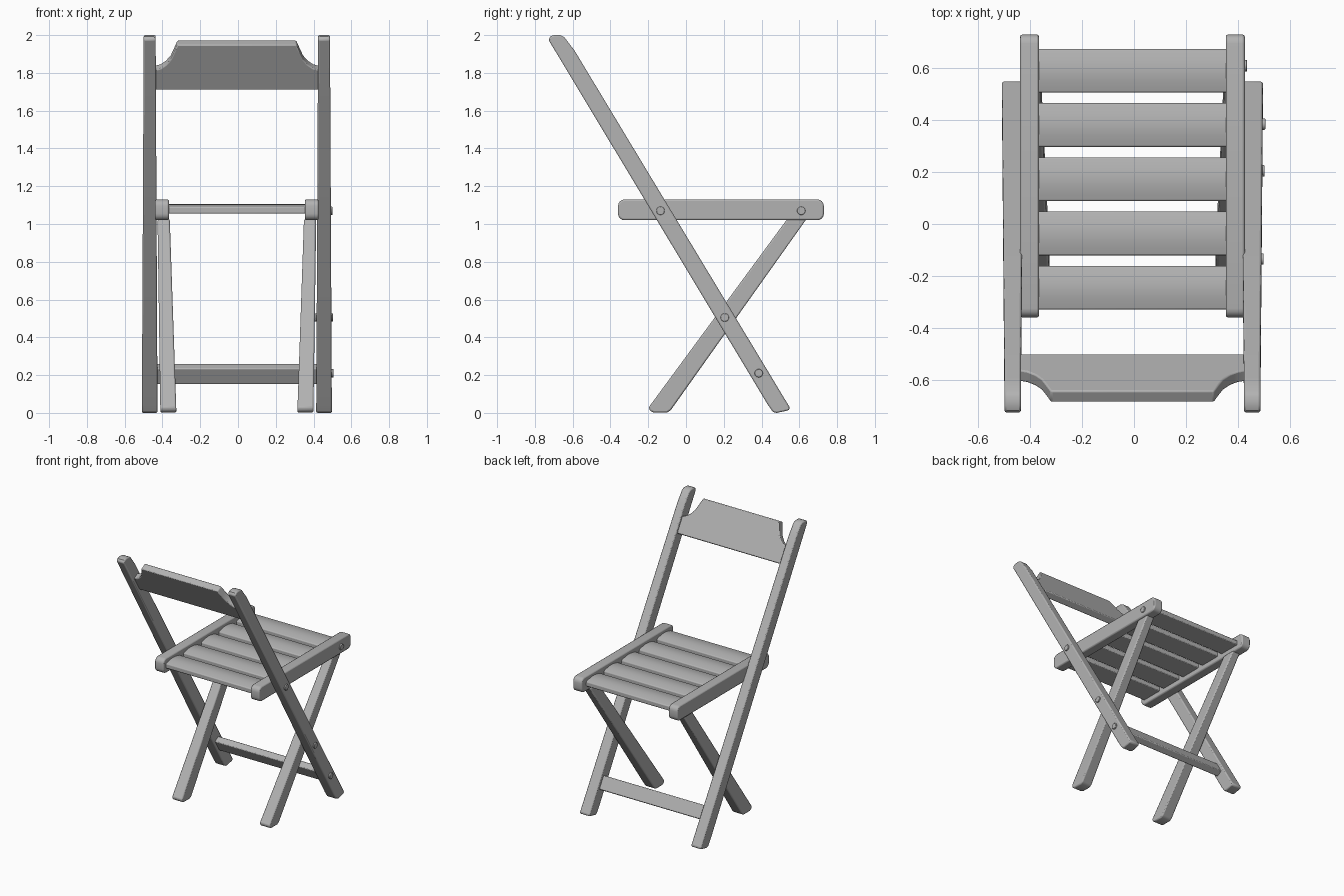
import bpy, bmesh, math
from mathutils import Vector

if "Cube" in bpy.data.objects:
    bpy.data.objects.remove(bpy.data.objects["Cube"])

CX = -0.006                                   # centre plane of the frame
LEAN = Vector((0, -0.515, 0.857))             # direction up the long legs
NORMAL = Vector((0, 0.857, 0.515))            # square to the long legs

wood = bpy.data.materials.new("plain_grey")
wood.use_nodes = True
GREY = (0.45, 0.45, 0.45, 1)
wood.diffuse_color = GREY
wood.node_tree.nodes["Principled BSDF"].inputs["Base Color"].default_value = GREY


def solid(name, ring_a, ring_b, bevel=0.008):
    """Join two matching outlines into a closed solid with softened edges."""
    bm = bmesh.new()
    a = [bm.verts.new(p) for p in ring_a]
    b = [bm.verts.new(p) for p in ring_b]
    bm.faces.new(a)
    bm.faces.new(b)
    for i in range(len(a)):
        j = (i + 1) % len(a)
        bm.faces.new((a[i], a[j], b[j], b[i]))
    bmesh.ops.recalc_face_normals(bm, faces=bm.faces)
    mesh = bpy.data.meshes.new(name)
    bm.to_mesh(mesh)
    bm.free()
    mesh.materials.append(wood)
    ob = bpy.data.objects.new(name, mesh)
    bpy.context.collection.objects.link(ob)
    if bevel:
        mod = ob.modifiers.new("soft_edges", "BEVEL")
        mod.width = bevel
        mod.segments = 2
        mod.limit_method = "ANGLE"
        mod.angle_limit = math.radians(40)
    bpy.ops.object.select_all(action="DESELECT")
    ob.select_set(True)
    bpy.context.view_layer.objects.active = ob
    bpy.ops.object.shade_smooth_by_angle(angle=math.radians(35))
    return ob


def side_part(name, side, profile, low, high, top):
    """Extrude a (y, z) outline; low and high give (inner, outer) x at z=0 and z=top."""
    def ring(k):
        return [(CX + side * (low[k] + (high[k] - low[k]) * z / top), y, z)
                for y, z in profile]
    return solid(name, ring(0), ring(1))


def rounded_bar(y0, y1, z0, z1, r, steps=4):
    """Rectangle outline with rounded corners."""
    pts = []
    for n, (y, z) in enumerate([(y1 - r, z1 - r), (y0 + r, z1 - r),
                                (y0 + r, z0 + r), (y1 - r, z0 + r)]):
        for s in range(steps + 1):
            t = (n + s / steps) * math.pi / 2
            pts.append((y + r * math.cos(t), z + r * math.sin(t)))
    return pts


long_leg = [(-0.728, 1.975), (-0.718, 1.993), (-0.70, 2.0), (-0.665, 2.0), (-0.645, 1.99),
            (-0.59, 1.918), (0.55, 0.028), (0.545, 0.014), (0.48, 0.0), (0.46, 0.005),
            (0.432, 0.045)]
short_leg = [(-0.197, 0.03), (-0.19, 0.01), (-0.17, 0.002), (-0.10, 0.002), (-0.08, 0.015),
             (0.637, 1.025), (0.535, 1.025)]

# Legs and seat rails on both sides
for side, label in ((1, "left"), (-1, "right")):
    side_part(label + "_long_leg", side, long_leg, (0.42, 0.503), (0.43, 0.493), 2)
    side_part(label + "_short_leg", side, short_leg, (0.32, 0.405), (0.355, 0.42), 1.02)
    side_part(label + "_seat_rail", side, rounded_bar(-0.36, 0.73, 1.02, 1.13, 0.035),
              (0.36, 0.433), (0.36, 0.433), 2)

# Seat slats with gently crowned tops
for i in range(5):
    y0 = -0.33 + i * 0.209
    w = 0.169
    crown = [(y0 + w * t / 8, 1.09 + 0.015 * math.sin(math.pi * t / 8)) for t in range(9)]
    outline = crown + [(y0 + w, 1.055), (y0, 1.055)]
    solid(f"seat_slat_{i + 1}", *[[(CX + s * 0.37, y, z) for y, z in outline]
                                  for s in (-1, 1)], bevel=0.006)


def leaning_board(name, centre, half_outline, thick):
    """Board lying in the plane of the long legs, from the +x half of its outline."""
    outline = half_outline + [(-x, s) for x, s in reversed(half_outline)]
    rings = [[centre + Vector((x, 0, 0)) + LEAN * s + NORMAL * d for x, s in outline]
             for d in (-thick / 2, thick / 2)]
    return solid(name, *rings, bevel=0.006)


# Backrest with scooped upper corners
scoop = [(0.435, 0.0), (0.435, 0.122), (0.405, 0.132), (0.375, 0.155), (0.35, 0.188),
         (0.335, 0.225), (0.315, 0.278)]
leaning_board("backrest", Vector((CX, -0.522, 1.722)), scoop, 0.05)

# Stretcher between the long legs
leaning_board("stretcher", Vector((CX, 0.385, 0.205)), [(0.43, -0.05), (0.43, 0.05)], 0.05)

# Pivot pins, whose heads show on one side only
for name, x0, x1, y, z in (("seat_pin", 0.38, 0.50, -0.135, 1.07),
                           ("front_pin", 0.38, 0.436, 0.61, 1.07),
                           ("crossing_pin", 0.36, 0.503, 0.205, 0.505),
                           ("stretcher_pin", 0.40, 0.506, 0.385, 0.21)):
    turn = [math.tau * k / 20 for k in range(20)]
    solid(name, *[[(x, y + 0.022 * math.cos(t), z + 0.022 * math.sin(t)) for t in turn]
                  for x in (x0, x1)], bevel=0.003)
